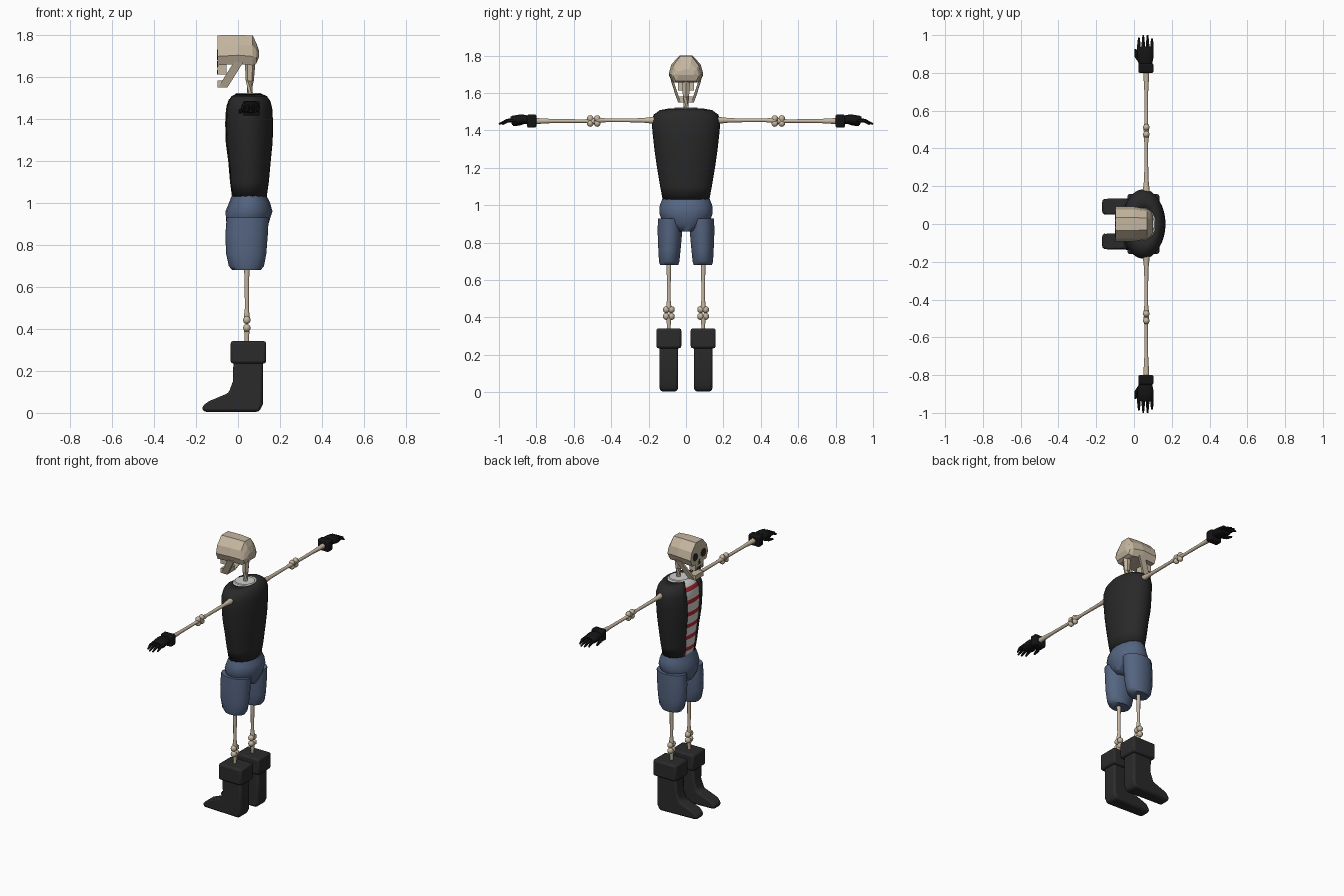
import bpy, bmesh, math
from mathutils import Vector

cube = bpy.data.objects.get("Cube")
if cube:
    bpy.data.objects.remove(cube, do_unlink=True)


def material(name, rgb):
    m = bpy.data.materials.new(name)
    m.use_nodes = True
    m.diffuse_color = (*rgb, 1)
    m.node_tree.nodes["Principled BSDF"].inputs["Base Color"].default_value = (*rgb, 1)
    return m


BONE = material("bone", (0.56, 0.47, 0.35))
HOLLOW = material("dark hollow", (0.03, 0.025, 0.02))
VEST = material("charcoal cloth", (0.022, 0.022, 0.022))
LEATHER = material("boot leather", (0.024, 0.024, 0.024))
GLOVE = material("black glove", (0.007, 0.007, 0.007))
DENIM = material("blue denim", (0.09, 0.13, 0.22))
WHITE = material("shirt white", (0.62, 0.62, 0.6))
RED = material("shirt red", (0.45, 0.02, 0.03))


def finish(name, bm, mats, smooth=40):
    bmesh.ops.recalc_face_normals(bm, faces=bm.faces)
    me = bpy.data.meshes.new(name)
    bm.to_mesh(me)
    bm.free()
    for m in mats:
        me.materials.append(m)
    ob = bpy.data.objects.new(name, me)
    bpy.context.collection.objects.link(ob)
    if smooth:
        bpy.context.view_layer.objects.active = ob
        bpy.ops.object.select_all(action='DESELECT')
        ob.select_set(True)
        bpy.ops.object.shade_smooth_by_angle(angle=math.radians(smooth))
    return ob


def loft_bm(rings, caps=True):
    bm = bmesh.new()
    loops = [[bm.verts.new(p) for p in r] for r in rings]
    n = len(loops[0])
    for a, b in zip(loops, loops[1:]):
        for i in range(n):
            j = (i + 1) % n
            bm.faces.new((a[i], a[j], b[j], b[i]))
    if caps:
        bm.faces.new(loops[0])
        bm.faces.new(loops[-1])
    return bm


def ellipse(cx, cy, z, rx, ry, n):
    return [(cx + rx * math.cos(t), cy + ry * math.sin(t), z)
            for t in (2 * math.pi * i / n for i in range(n))]


def tube(name, pts, radii, mat, n=8, flat=1.0, smooth=50):
    """Round bar through points; flat scales its thickness in z."""
    pts = [Vector(p) for p in pts]
    rings = []
    for i, p in enumerate(pts):
        d = pts[min(i + 1, len(pts) - 1)] - pts[max(i - 1, 0)]
        q = d.to_track_quat('Z', 'Y')
        ring = []
        for k in range(n):
            t = 2 * math.pi * (k + 0.5) / n
            o = q @ Vector((radii[i] * math.cos(t), radii[i] * math.sin(t), 0))
            o.z *= flat
            ring.append(p + o)
        rings.append(ring)
    return finish(name, loft_bm(rings), [mat], smooth)


def prism(name, profile, y0, y1, mat, bevel=0.0, top=None):
    """Side profile in x and z, widened in y; top may narrow it by rule."""
    rings = [[(x, y, z) for x, z in profile] for y in (y0, y1)]
    bm = loft_bm(rings)
    if top:
        mid = (y0 + y1) / 2
        for v in bm.verts:
            v.co.y = mid + (v.co.y - mid) * top(v.co)
    ob = finish(name, bm, [mat], 40 if bevel else 0)
    if bevel:
        b = ob.modifiers.new("bevel", 'BEVEL')
        b.width, b.segments = bevel, 2
    return ob


def box(name, x, y, z, mat, bevel=0.0):
    return prism(name, [(x[0], z[0]), (x[1], z[0]), (x[1], z[1]), (x[0], z[1])],
                 y[0], y[1], mat, bevel)


def ball(name, loc, r, mat):
    bm = bmesh.new()
    bmesh.ops.create_uvsphere(bm, u_segments=10, v_segments=6, radius=r)
    bmesh.ops.translate(bm, verts=bm.verts, vec=loc)
    return finish(name, bm, [mat])


# Torso outline: z, x centre, x radius, y radius
TORSO = [(1.03, 0.052, 0.085, 0.125), (1.10, 0.052, 0.095, 0.138), (1.20, 0.052, 0.104, 0.155),
         (1.29, 0.05, 0.115, 0.168), (1.38, 0.05, 0.117, 0.178), (1.45, 0.05, 0.113, 0.184),
         (1.485, 0.05, 0.104, 0.172), (1.508, 0.05, 0.088, 0.14), (1.518, 0.05, 0.066, 0.085)]


def torso_at(z):
    for a, b in zip(TORSO, TORSO[1:]):
        if z <= b[0]:
            f = (z - a[0]) / (b[0] - a[0])
            return [p + (q - p) * f for p, q in zip(a, b)]
    return TORSO[-1]


# Open vest
bm = loft_bm([ellipse(cx, 0, z, rx, ry, 32) for z, cx, rx, ry in TORSO], caps=False)
gap = [f for f in bm.faces if f.calc_center_median().x < 0.05
       and abs(f.calc_center_median().y) < 0.34 * torso_at(f.calc_center_median().z)[3]]
bmesh.ops.delete(bm, geom=gap, context='FACES')
vest = finish("vest", bm, [VEST], 60)
sol = vest.modifiers.new("cloth", 'SOLIDIFY')
sol.thickness, sol.offset = 0.009, -1

# Striped shirt
STEP = 0.027
rows = [torso_at(1.032 + STEP * i) for i in range(19)]
bm = loft_bm([ellipse(cx, 0, z, rx * 0.95, ry * 0.95, 32) for z, cx, rx, ry in rows])
for f in bm.faces:
    row = int((f.calc_center_median().z - 1.032) / STEP)
    f.material_index = 1 if row % 3 == 1 and abs(f.normal.z) < 0.9 else 0
finish("striped_shirt", bm, [WHITE, RED], 60)
tube("shirt_collar", [(0.05, 0, 1.505), (0.05, 0, 1.523)], [0.075, 0.06], WHITE, 16)

# Shorts: hips and two legs
hips = [(0.86, 0.045, 0.085, 0.05), (0.9, 0.045, 0.1, 0.125), (0.96, 0.052, 0.112, 0.143),
        (1.0, 0.055, 0.098, 0.14), (1.045, 0.052, 0.078, 0.122)]
finish("shorts_hips", loft_bm([ellipse(cx, 0, z, rx, ry, 16) for z, cx, rx, ry in hips]), [DENIM], 60)

# Neck
tube("neck", [(0.056, 0, 1.5), (0.056, 0, 1.58), (0.058, 0, 1.68)], [0.019, 0.019, 0.026], BONE, 6, smooth=0)

# Cranium: x, top, bottom, width scale
rings = []
for x, top, low, w in [(-0.098, 1.798, 1.655, 1), (0.0, 1.8, 1.662, 1), (0.07, 1.797, 1.655, 0.86),
                       (0.088, 1.76, 1.665, 0.75), (0.1, 1.725, 1.695, 0.5)]:
    half = [(0.035, 1), (0.078, 0.66), (0.092, 0.3), (0.074, 0)]
    right = [(x, y * w, low + (top - low) * f) for y, f in half]
    rings.append(right + [(p[0], -p[1], p[2]) for p in reversed(right)])
finish("cranium", loft_bm(rings), [BONE], 0)

# Upper jaw, chin and face hollows
box("upper_jaw", (-0.098, -0.055), (-0.042, 0.042), (1.612, 1.66), BONE)
box("chin", (-0.098, -0.05), (-0.042, 0.042), (1.55, 1.582), BONE)
prism("nose_hollow", [(-0.1, 1.645), (-0.093, 1.645), (-0.093, 1.675), (-0.1, 1.675)], -0.012, 0.012,
      HOLLOW, top=lambda c: 0.3 if c.z > 1.66 else 1)
for i in range(5):
    y = -0.03 + 0.015 * i
    box(f"tooth_gap_{i + 1}", (-0.1, -0.094), (y - 0.002, y + 0.002), (1.612, 1.632), HOLLOW)

for s, side in ((-1, "left"), (1, "right")):
    # Eye socket and jaw side
    tube(side + "_eye_socket", [(-0.1, s * 0.043, 1.705), (-0.092, s * 0.043, 1.705)],
         [0.027, 0.027], HOLLOW, 8, smooth=0)
    prism(side + "_jaw_side", [(0.025, 1.67), (-0.05, 1.55), (-0.09, 1.555), (-0.07, 1.59), (-0.02, 1.67)],
          s * 0.068, s * 0.082, BONE, top=None)
    jaw = bpy.data.objects[side + "_jaw_side"]
    for v in jaw.data.vertices:
        v.co.y -= s * max(0, 1.66 - v.co.z) * 0.36

    # Arm bones and elbow knobs
    ax, az = 0.065, 1.45
    tube(side + "_upper_arm", [(ax, s * y, az + 0.004) for y in (0.15, 0.19, 0.24, 0.42, 0.48)],
         [0.022, 0.018, 0.012, 0.01, 0.017], BONE)
    tube(side + "_forearm", [(ax, s * y, az) for y in (0.49, 0.54, 0.7, 0.78, 0.82)],
         [0.017, 0.01, 0.011, 0.016, 0.018], BONE)
    for y in (0.475, 0.512):
        for d in (-1, 1):
            ball(f"{side}_elbow_knob_{y}_{d}", (ax, s * y, az + d * 0.013), 0.018, BONE)

    # Glove: cuff, palm, fingers, thumb
    box(side + "_glove_cuff", (0.023, 0.103), (s * 0.8, s * 0.85), (1.415, 1.485), GLOVE, 0.008)
    tube(side + "_palm", [(0.06, s * y, z) for y, z in ((0.84, 1.455), (0.875, 1.46), (0.92, 1.452), (0.935, 1.45))],
         [0.036, 0.044, 0.045, 0.036], GLOVE, 10, 0.6)
    for i, reach in enumerate((0.985, 1.0, 1.0, 0.98)):
        x = 0.026 + i * 0.023
        tube(f"{side}_finger_{i + 1}", [(x, s * 0.91, 1.455), (x, s * 0.955, 1.452), (x, s * reach, 1.434)],
             [0.011, 0.01, 0.005], GLOVE, 6)
    tube(side + "_thumb", [(0.035, s * 0.86, 1.45), (0.012, s * 0.89, 1.438), (0.008, s * 0.925, 1.428)],
         [0.014, 0.012, 0.006], GLOVE, 6)

    # Shorts leg
    leg = [(0.68, 0.04, 0.068, 0.05), (0.7, 0.04, 0.084, 0.056), (0.76, 0.039, 0.096, 0.061),
           (0.85, 0.041, 0.101, 0.067), (0.93, 0.046, 0.1, 0.068)]
    rings = [ellipse(cx, s * (0.09 - 0.025 * max(0, z - 0.7)), z, rx, ry, 14) for z, cx, rx, ry in leg]
    finish(side + "_shorts_leg", loft_bm(rings), [DENIM], 60)

    # Leg bones and knee knobs
    ly = s * 0.092
    tube(side + "_thigh_bone", [(0.042, ly, z) for z in (0.72, 0.64, 0.5, 0.45)], [0.016, 0.012, 0.01, 0.016], BONE)
    tube(side + "_shin_bone", [(0.042, ly, z) for z in (0.41, 0.36, 0.28)], [0.016, 0.011, 0.011], BONE)
    for z in (0.405, 0.442):
        for d in (-1, 1):
            ball(f"{side}_knee_knob_{z}_{d}", (0.042, ly + d * 0.013, z), 0.019, BONE)

    # Boot and cuff
    sole = [(0.1, 0.005), (0.118, 0.04), (0.118, 0.25), (-0.022, 0.25), (-0.024, 0.15), (-0.045, 0.095),
            (-0.14, 0.055), (-0.172, 0.03), (-0.165, 0.005)]
    prism(side + "_boot", sole, ly - 0.051, ly + 0.051, LEATHER, 0.014,
          lambda c: 0.72 if c.x < -0.15 else (0.85 if 0.09 < c.z < 0.2 else 0.96))
    box(side + "_boot_cuff", (-0.035, 0.134), (ly - 0.067, ly + 0.067), (0.235, 0.342), LEATHER, 0.012)
